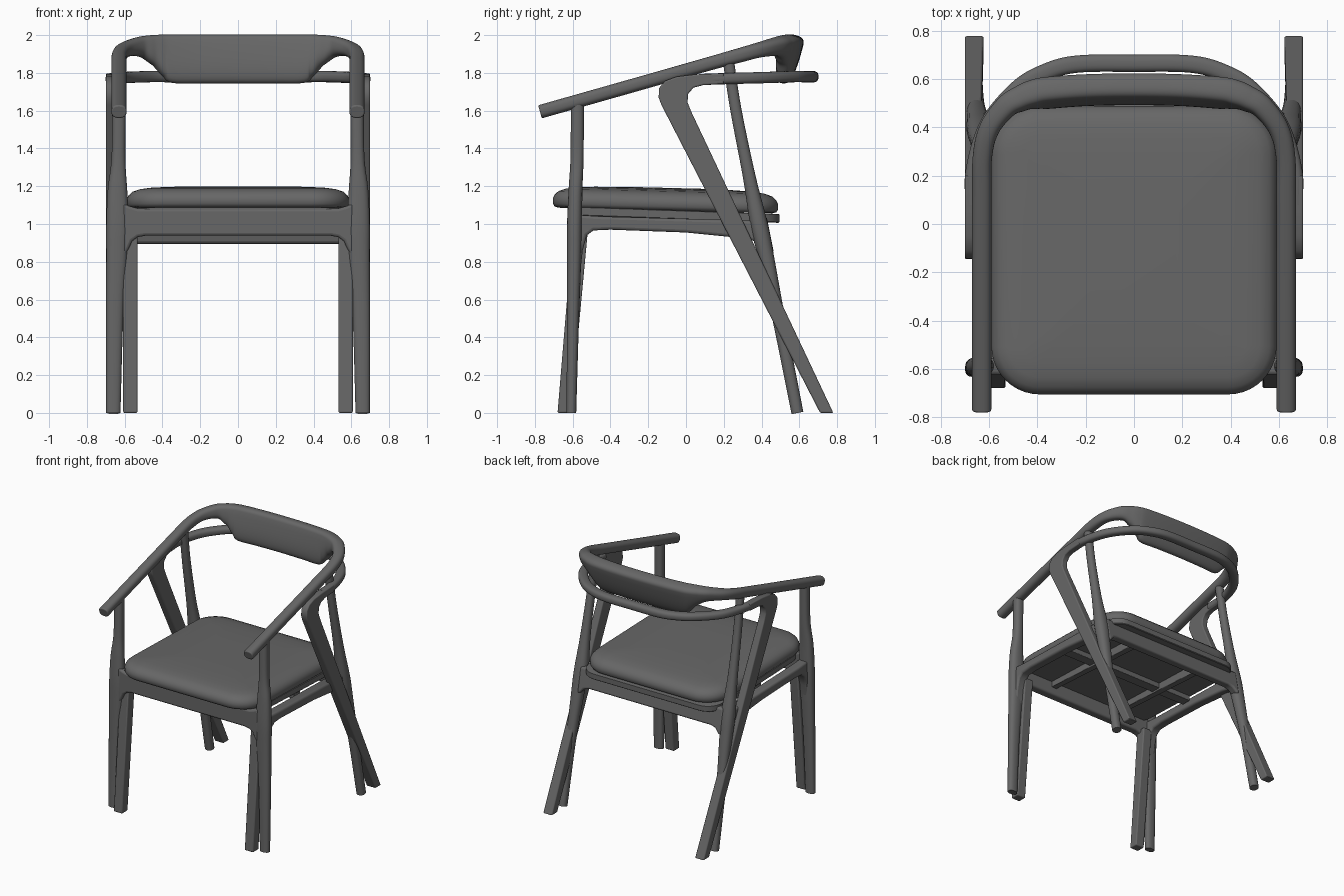
import bpy, bmesh, math
from mathutils import Vector

if "Cube" in bpy.data.objects:
    bpy.data.objects.remove(bpy.data.objects["Cube"])

mat = bpy.data.materials.new("charcoal grey")
mat.diffuse_color = (0.135, 0.135, 0.135, 1)
mat.use_nodes = True
mat.node_tree.nodes["Principled BSDF"].inputs["Base Color"].default_value = mat.diffuse_color


def finish(name, bm, bevel=0):
    bmesh.ops.recalc_face_normals(bm, faces=bm.faces)
    for f in bm.faces:
        f.smooth = True
    me = bpy.data.meshes.new(name)
    bm.to_mesh(me)
    bm.free()
    me.materials.append(mat)
    me.set_sharp_from_angle(angle=math.radians(40))
    ob = bpy.data.objects.new(name, me)
    bpy.context.collection.objects.link(ob)
    if bevel:
        m = ob.modifiers.new("round edges", 'BEVEL')
        m.width, m.segments, m.limit_method = bevel, 3, 'ANGLE'
        m.angle_limit = math.radians(50)
    return ob


def catmull(pts, sub):
    p = [Vector(q) for q in pts]
    p = [2 * p[0] - p[1]] + p + [2 * p[-1] - p[-2]]
    out = []
    for i in range(1, len(p) - 2):
        a, b, c, d = p[i - 1:i + 3]
        for k in range(sub):
            t = k / sub
            out.append(0.5 * (2 * b + (c - a) * t + (2 * a - 5 * b + 4 * c - d) * t * t
                              + (3 * b - a - 3 * c + d) * t ** 3))
    return out + [p[-2]]


def sweep(name, pts, up, power=2.0, n=20, sub=6, bevel=0):
    """Loft along points (x, y, z, half width, height above[, height below])."""
    path = catmull(pts, sub)
    bm = bmesh.new()
    rings = []
    e = 2 / power
    for i, q in enumerate(path):
        a, b = path[max(i - 1, 0)], path[min(i + 1, len(path) - 1)]
        t = (Vector(b[:3]) - Vector(a[:3])).normalized()
        side = t.cross(Vector(up)).normalized()
        v = side.cross(t)
        ring = []
        for k in range(n):
            ang = 2 * math.pi * (k + 0.5) / n
            c, s = math.cos(ang), math.sin(ang)
            h = q[4] if s > 0 else q[-1]
            ring.append(bm.verts.new(Vector(q[:3])
                                     + side * math.copysign(abs(c) ** e, c) * q[3]
                                     + v * math.copysign(abs(s) ** e, s) * h))
        rings.append(ring)
    for r, s in zip(rings, rings[1:]):
        for k in range(n):
            bm.faces.new((r[k], r[(k + 1) % n], s[(k + 1) % n], s[k]))
    bm.faces.new(rings[0])
    bm.faces.new(rings[-1])
    return finish(name, bm, bevel)


def prism(name, poly, place, lo, hi, bevel=0.015):
    """Extrude a flat outline; place(u, z, depth) gives the 3D point."""
    bm = bmesh.new()
    a = [bm.verts.new(place(u, z, lo)) for u, z in poly]
    b = [bm.verts.new(place(u, z, hi)) for u, z in poly]
    bm.faces.new(a)
    bm.faces.new(b)
    for k in range(len(poly)):
        j = (k + 1) % len(poly)
        bm.faces.new((a[k], a[j], b[j], b[k]))
    return finish(name, bm, bevel)


def pad(name, hx, y0, y1, rad, layers, slope):
    """Rounded rectangle stacked from (inset, z) layers, sloping along y."""
    bm = bmesh.new()
    cy, hy = (y0 + y1) / 2, (y1 - y0) / 2
    rings = []
    for inset, z in layers:
        r = max(rad - inset, 0.05)
        ring = []
        for sx, sy, st in ((1, 1, 0), (-1, 1, 90), (-1, -1, 180), (1, -1, 270)):
            for k in range(11):
                a = math.radians(st + 9 * k)
                x = sx * (hx - inset - r) + r * math.cos(a)
                y = cy + sy * (hy - inset - r) + r * math.sin(a)
                ring.append(bm.verts.new((x, y, z + slope * (y - y0))))
        rings.append(ring)
    for r, s in zip(rings, rings[1:]):
        for k in range(44):
            bm.faces.new((r[k], r[(k + 1) % 44], s[(k + 1) % 44], s[k]))
    bm.faces.new(rings[0])
    bm.faces.new(rings[-1])
    return finish(name, bm)


def mirrored(half):
    return half + [(-p[0],) + tuple(p[1:]) for p in reversed(half[:-1])]


# Arms and backrest in one flowing piece; the lower half grows into the backrest
sweep("arm_and_backrest", mirrored([
    (0.63, -0.773, 1.594, .04, .036, .036), (0.63, -0.3, 1.728, .04, .036, .036),
    (0.63, 0.1, 1.842, .04, .036, .036), (0.627, 0.28, 1.892, .04, .038, .038),
    (0.598, 0.395, 1.925, .042, .038, .042), (0.53, 0.485, 1.95, .046, .039, .065),
    (0.47, 0.522, 1.957, .05, .04, .115), (0.42, 0.542, 1.96, .053, .04, .175),
    (0.36, 0.555, 1.961, .053, .04, .218), (0.2, 0.567, 1.961, .052, .04, .222),
    (0, 0.571, 1.961, .052, .04, .222)]),
    (0, 0.25, 1), power=2.5, n=36, sub=8, bevel=0.008)

# Lower hoop behind the backrest
sweep("back_hoop", mirrored([
    (0.667, 0.08, 1.765, .03, .03), (0.665, 0.22, 1.77, .032, .03),
    (0.605, 0.41, 1.775, .035, .03), (0.48, 0.56, 1.78, .036, .03),
    (0.36, 0.63, 1.78, .036, .03), (0.23, 0.662, 1.78, .036, .031),
    (0, 0.665, 1.78, .036, .031)]),
    (0, 0, 1), power=2.6, sub=8)

# Cushion and the plate under it
pad("seat_cushion", 0.59, -0.705, 0.488, 0.2,
    [(0.03, 1.087), (0.01, 1.093), (0, 1.108), (0, 1.135), (0.01, 1.156), (0.03, 1.175),
     (0.07, 1.189), (0.13, 1.197), (0.22, 1.203), (0.4, 1.207)], -0.026)
pad("seat_plate", 0.58, -0.62, 0.495, 0.12,
    [(0.005, 1.045), (0, 1.05), (0, 1.09), (0.01, 1.092)], -0.035)

# Front and rear aprons with rounded corners
front = [(0.61, 1.11), (0.575, 1.095), (0.53, 1.082)]
front_low = [(0.49, 0.938), (0.53, 0.931), (0.56, 0.91), (0.578, 0.87), (0.61, 0.82)]
outline = front + [(-x, z) for x, z in reversed(front)] + \
    [(-x, z) for x, z in reversed(front_low)] + front_low
prism("front_apron", outline, lambda u, z, d: (u, d, z), -0.625, -0.555)
rear = [(0.625, 1.04), (-0.625, 1.04), (-0.625, 0.84), (-0.60, 0.85), (-0.57, 0.885),
        (-0.53, 0.895), (0.53, 0.895), (0.57, 0.885), (0.60, 0.85), (0.625, 0.84)]
prism("rear_apron", rear, lambda u, z, d: (u, d - 0.2 * (z - 0.95), z), 0.375, 0.445)

# Cross bar under the seat
prism("under_seat_cross_bar", [(-0.57, 0.985), (0.57, 0.985), (0.57, 1.05), (-0.57, 1.05)],
      lambda u, z, d: (u, d, z), -0.12, -0.04, 0.005)

for s, word in ((1, "right"), (-1, "left")):
    side = lambda u, z, d: (s * d, u, z)

    # Outer front leg, running up to the arm
    sweep("front_post_" + word, [(s * x, y, z, w, h) for x, y, z, w, h in (
        (0.63, -0.575, 1.63, .036, .035), (0.633, -0.577, 1.35, .037, .035),
        (0.638, -0.585, 1.18, .052, .037), (0.638, -0.59, 1.0, .06, .04),
        (0.642, -0.592, 0.82, .056, .038), (0.653, -0.598, 0.5, .046, .032),
        (0.66, -0.607, 0, .038, .026))], (0, 1, 0), power=2.5)

    # Inner square front leg
    prism("inner_front_leg_" + word, [(-0.68, 0), (-0.61, 0), (-0.52, 0.96), (-0.60, 0.96)],
          side, 0.532, 0.608, 0.008)

    # Round back leg, leaning forward up to the arm
    sweep("back_leg_" + word, [(s * x, y, z, w, h) for x, y, z, w, h in (
        (0.63, 0.225, 1.86, .03, .03), (0.635, 0.265, 1.6, .03, .03),
        (0.64, 0.335, 1.25, .036, .034), (0.64, 0.388, 0.99, .052, .047),
        (0.646, 0.43, 0.8, .046, .041), (0.655, 0.495, 0.48, .036, .034),
        (0.66, 0.59, 0, .033, .032))], (0, 1, 0), power=2.3)

    # Slanted flat leg bending over into the hoop
    bent = [(0.71, 0), (0.78, 0), (0.03, 1.59), (0.008, 1.645), (0.012, 1.69), (0.04, 1.722),
            (0.09, 1.735), (0.2, 1.742), (0.2, 1.798), (0.05, 1.792), (-0.05, 1.78),
            (-0.11, 1.758), (-0.142, 1.72), (-0.145, 1.67), (-0.13, 1.63)]
    prism("slanted_leg_" + word, bent,
          lambda u, z, d: (s * (d if d > 0.69 else d + 0.015 * z), u, z), 0.622, 0.70, 0.008)

    # Side rail with a rounded front corner
    rail = [(-0.60, 1.05), (-0.60, 0.72), (-0.56, 0.74), (-0.547, 0.86), (-0.525, 0.94),
            (-0.49, 0.966), (-0.4, 0.97), (0, 0.955), (0.3, 0.925), (0.36, 0.91),
            (0.40, 0.87), (0.41, 1.0), (0.36, 1.018), (-0.45, 1.04)]
    prism("side_rail_" + word, rail, side, 0.59, 0.668)

    # Lengthwise bar under the seat
    prism("under_seat_bar_" + word, [(-0.57, 1.0), (0.40, 0.94), (0.40, 1.03), (-0.57, 1.05)],
          side, 0.275, 0.325, 0.005)
